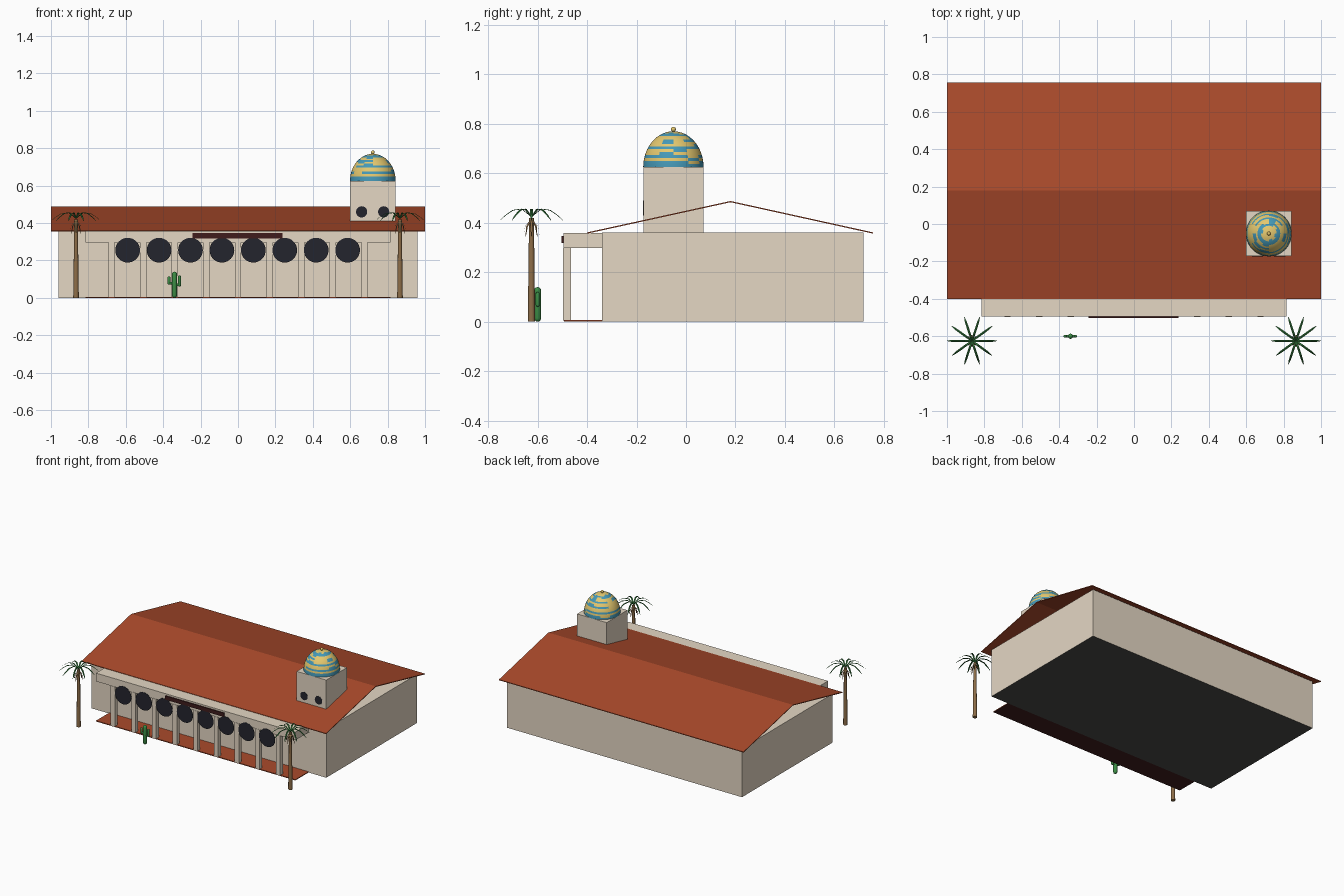
import bpy, bmesh, math, random
from mathutils import Vector

if "Cube" in bpy.data.objects:
    bpy.data.objects.remove(bpy.data.objects["Cube"])

random.seed(4)


def mat(name, r, g, b):
    m = bpy.data.materials.new(name)
    m.diffuse_color = (r, g, b, 1)
    m.use_nodes = True
    m.node_tree.nodes["Principled BSDF"].inputs["Base Color"].default_value = m.diffuse_color
    return m


WALL = mat("beige_stucco", 0.78, 0.68, 0.55)
ROOF = mat("terracotta", 0.40, 0.068, 0.024)
GLASS = mat("dark_opening", 0.017, 0.018, 0.027)
SIGN = mat("dark_maroon", 0.05, 0.012, 0.012)
BLUE = mat("tile_blue", 0.06, 0.32, 0.48)
GOLD = mat("tile_gold", 0.78, 0.58, 0.16)
TRUNK = mat("palm_bark", 0.27, 0.155, 0.065)
LEAF = mat("palm_green", 0.03, 0.17, 0.04)
CACTUS = mat("cactus_green", 0.045, 0.27, 0.06)
BASE = mat("dark_grey_base", 0.07, 0.07, 0.065)


def mesh_obj(name, verts, faces, *mats, smooth=None):
    me = bpy.data.meshes.new(name)
    me.from_pydata(verts, [], faces)
    bm = bmesh.new()
    bm.from_mesh(me)
    bmesh.ops.recalc_face_normals(bm, faces=bm.faces)
    bm.to_mesh(me)
    bm.free()
    for m in mats:
        me.materials.append(m)
    ob = bpy.data.objects.new(name, me)
    bpy.context.collection.objects.link(ob)
    if smooth:
        bpy.ops.object.select_all(action='DESELECT')
        ob.select_set(True)
        bpy.context.view_layer.objects.active = ob
        bpy.ops.object.shade_smooth_by_angle(angle=math.radians(smooth))
    return ob


def box(name, x0, x1, y0, y1, z0, z1, m, under=None):
    """Box; 'under' optionally gives its downward face another colour."""
    v = [(x, y, z) for z in (z0, z1) for x, y in ((x0, y0), (x1, y0), (x1, y1), (x0, y1))]
    f = [(0, 1, 2, 3), (4, 5, 6, 7)] + [(i, (i + 1) % 4, (i + 1) % 4 + 4, i + 4) for i in range(4)]
    ob = mesh_obj(name, v, f, m, under or m)
    for p in ob.data.polygons:
        p.material_index = int(p.normal.z < -0.5 and under is not None)
    return ob


def lathe(name, profile, centre, n, *mats, axis='Z', smooth=40):
    """Closed revolve of (radius, height) points around an axis through centre."""
    cx, cy, cz = centre
    v, f = [], []
    for r, h in profile:
        for i in range(n):
            a = 2 * math.pi * i / n
            p = (r * math.cos(a), r * math.sin(a), h)
            if axis == 'Y':
                p = (p[0], p[2], p[1])
            elif axis == 'X':
                p = (p[2], p[0], p[1])
            v.append((cx + p[0], cy + p[1], cz + p[2]))
    for k in range(len(profile) - 1):
        for i in range(n):
            j = (i + 1) % n
            f.append((k * n + i, k * n + j, k * n + n + j, k * n + n + i))
    f += [tuple(range(n)), tuple(range(len(v) - n, len(v)))]
    return mesh_obj(name, v, f, *mats, smooth=smooth)


# Main hall
box("main_hall", -0.96, 0.96, -0.34, 0.717, 0, 0.36, WALL, BASE)

# Thin gabled roof with open ends
prof = [(-0.40, 0.361), (0.18, 0.488), (0.757, 0.361), (0.757, 0.356), (0.18, 0.483), (-0.40, 0.356)]
mesh_obj("roof", [(x, y, z) for x in (-1, 1) for y, z in prof],
         [(0, 1, 4, 5), (1, 2, 3, 4), (6, 7, 10, 11), (7, 8, 9, 10)]
         + [(i, (i + 1) % 6, (i + 1) % 6 + 6, i + 6) for i in range(6)], ROOF)

# Portico: floor, beam, columns, round arch openings, sign board
box("portico_floor", -0.815, 0.815, -0.494, -0.34, 0, 0.006, ROOF, SIGN)
box("portico_beam", -0.815, 0.815, -0.495, -0.34, 0.297, 0.358, WALL)
for i in range(9):
    x = -0.676 + 0.169 * i
    box("portico_column", x - 0.017, x + 0.017, -0.497, -0.466, 0.004, 0.298, WALL)
for i in range(8):
    lathe("arch_opening", [(0.066, -0.001), (0.066, 0.001)],
          (-0.59 + 0.168 * i, -0.4975, 0.255), 32, GLASS, axis='Y')
box("sign_board", -0.243, 0.237, -0.503, -0.494, 0.318, 0.346, SIGN)

# Tower with round windows
TX, TY = 0.721, -0.051
box("tower", TX - 0.121, TX + 0.121, TY - 0.121, TY + 0.121, 0.36, 0.626, WALL)
for dx in (-0.06, 0.058):
    lathe("tower_window", [(0.03, -0.001), (0.03, 0.001)], (TX + dx, TY - 0.1215, 0.46), 24, GLASS, axis='Y')

# Tiled dome: rings from base to crown, broken up by stray tiles
bands = "BBGBGGBGGBGGBBGGGG"
N = 48
steps = len(bands)
dome = [(0.122 * math.cos(math.pi / 2 * k / steps) + 1e-4, 0.145 * math.sin(math.pi / 2 * k / steps))
        for k in range(steps + 1)]
ob = lathe("dome", dome, (TX, TY, 0.625), N, BLUE, GOLD)
stray = {(k, i) for k in range(1, 15) for i in range(N // 4) if random.random() < 0.14}
for p in ob.data.polygons:
    ring, tile = p.index // N, (p.index % N) // 4
    gold = ring >= steps or bands[ring] == "G"
    p.material_index = int(gold != ((ring, tile) in stray))
lathe("dome_finial", [(0.01 * math.sin(math.pi * k / 8) + 1e-4, -0.01 * math.cos(math.pi * k / 8))
                      for k in range(9)], (TX, TY, 0.778), 16, GOLD)


# Palms: tapered trunk, dead leaf skirt, drooping folded fronds
def strip(path, widths, ang, origin, fold, v, f):
    d = Vector((math.cos(ang), math.sin(ang), 0))
    s = Vector((-d.y, d.x, 0))
    base = len(v)
    for (r, z), w in zip(path, widths):
        c = Vector(origin) + d * r + Vector((0, 0, z))
        low = Vector((0, 0, -w * fold))
        v += [c - s * w + low, c, c + s * w + low]
    for k in range(len(path) - 1):
        for j in (0, 1):
            a = base + 3 * k + j
            f.append((a, a + 1, a + 4, a + 3))


def palm(px, py):
    lathe("palm_trunk", [(0.015, 0), (0.012, 0.22), (0.010, 0.42)], (px, py, 0), 12, TRUNK)
    v, f = [], []
    for i in range(10):
        strip([(0, 0.425), (0.04, 0.457), (0.08, 0.452), (0.11, 0.432), (0.134, 0.41)],
              [0.004, 0.006, 0.006, 0.005, 0.001], 2 * math.pi * i / 10, (px, py, 0), 0.4, v, f)
    mesh_obj("palm_fronds", v, f, LEAF)
    v, f = [], []
    for i in range(8):
        strip([(0.004, 0.415), (0.026, 0.385), (0.033, 0.345)],
              [0.004, 0.005, 0.001], 2 * math.pi * i / 8, (px, py, 0), 0.3, v, f)
    mesh_obj("palm_dead_leaves", v, f, TRUNK)


for px in (-0.866, 0.866):
    palm(px, -0.625)


# Cactus: rounded stem and two bent arms
def capsule(name, x, z0, z1, r):
    pts = [(r * math.sin(t) + 1e-4, z0 + r - r * math.cos(t)) for t in (0, 0.5, 1.0, math.pi / 2)]
    pts += [(r * math.cos(t) + 1e-4, z1 - r + r * math.sin(t)) for t in (0, 0.5, 1.0, math.pi / 2)]
    lathe(name, pts, (x, -0.6, 0), 12, CACTUS)


capsule("cactus_stem", -0.34, 0.0, 0.14, 0.014)
for x, z0, z1 in ((-0.369, 0.07, 0.115), (-0.313, 0.06, 0.12)):
    capsule("cactus_arm", x, z0, z1, 0.008)
    lathe("cactus_elbow", [(0.007, min(0, x + 0.34)), (0.007, max(0, x + 0.34))],
          (-0.34, -0.6, z0 + 0.009), 10, CACTUS, axis='X')
